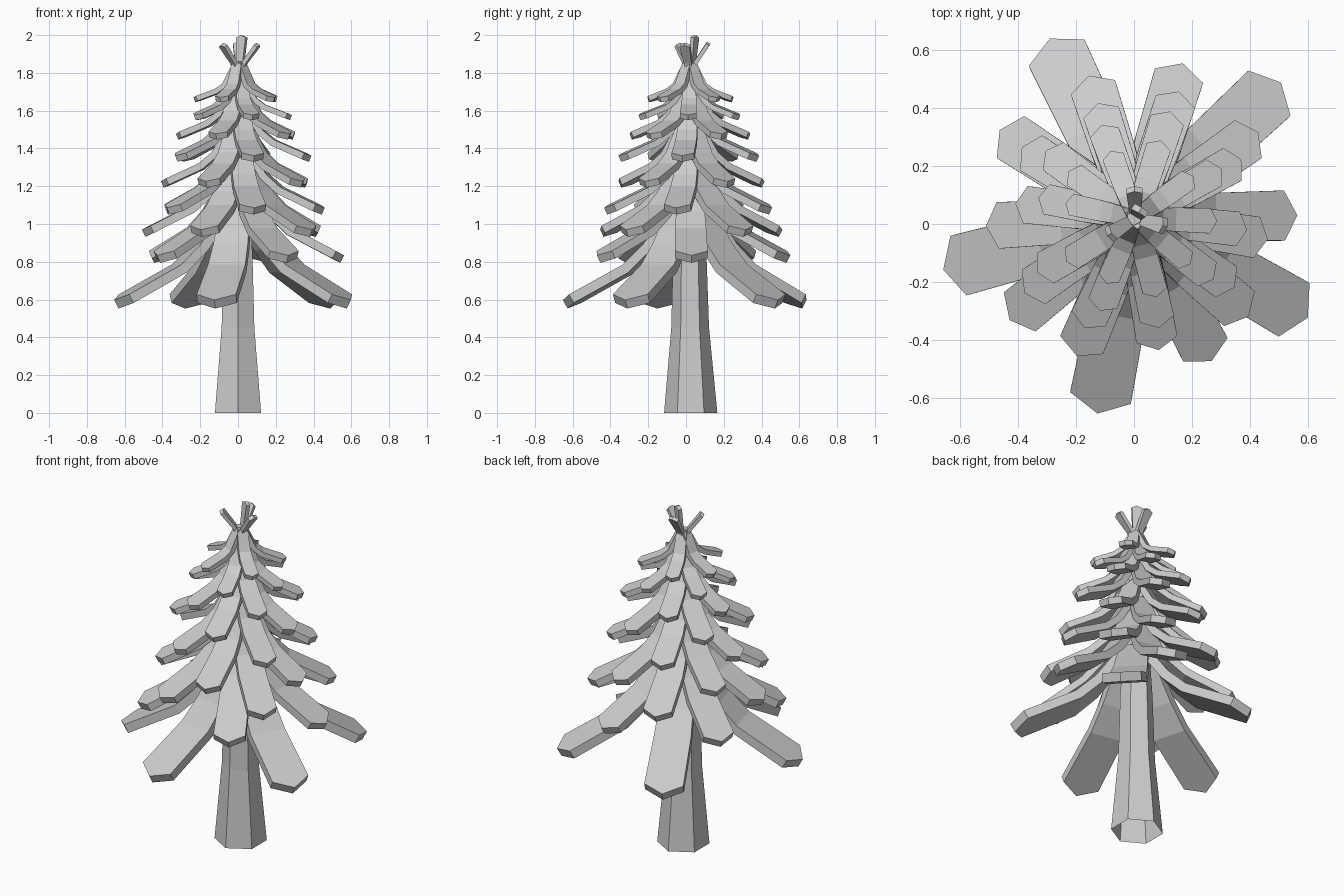
import bpy, bmesh, math
from mathutils import Vector

if "Cube" in bpy.data.objects:
    bpy.data.objects.remove(bpy.data.objects["Cube"])

CX, CY = 0.005, 0.02


def finish(bm, name):
    bmesh.ops.recalc_face_normals(bm, faces=bm.faces)
    me = bpy.data.meshes.new(name)
    bm.to_mesh(me)
    bm.free()
    ob = bpy.data.objects.new(name, me)
    bpy.context.collection.objects.link(ob)
    return ob


def plank(bm, angle, path, thick, point):
    """Bent plank: path = (radius, top z, half width) root to shoulder, then a pointed end."""
    a = math.radians(angle)
    out, side = Vector((math.cos(a), math.sin(a), 0)), Vector((-math.sin(a), math.cos(a), 0))
    base, up = Vector((CX, CY, 0)), Vector((0, 0, 1))
    tops, bottoms = [], []
    for i, (r, z, w) in enumerate(path):
        p, q = path[max(i - 1, 0)], path[min(i + 1, len(path) - 1)]
        d = Vector((q[0] - p[0], q[1] - p[1])).normalized()
        drop = (out * d.y - up * d.x) * thick
        row = [base + out * r + up * z + side * s * w for s in (-1, 1)]
        tops.append([bm.verts.new(v) for v in row])
        bottoms.append([bm.verts.new(v + drop) for v in row])
    tip = base + out * (r + point * d.x) + up * (z + point * d.y)
    t, b = bm.verts.new(tip), bm.verts.new(tip + drop)
    for i in range(len(path) - 1):
        (t0, t1), (t2, t3) = tops[i], tops[i + 1]
        (b0, b1), (b2, b3) = bottoms[i], bottoms[i + 1]
        for f in ((t0, t2, t3, t1), (b0, b1, b3, b2), (t0, b0, b2, t2), (t1, t3, b3, b1)):
            bm.faces.new(f)
    (t0, t1), (b0, b1) = tops[-1], bottoms[-1]
    for f in ((t0, t, t1), (b0, b1, b), (t0, b0, b, t), (t, b, b1, t1)):
        bm.faces.new(f)
    bm.faces.new((tops[0][0], tops[0][1], bottoms[0][1], bottoms[0][0]))


# Trunk: six-sided, flared at the foot, open underneath
bm = bmesh.new()
rings = []
for z, r, y in ((0, 0.141, 0.025), (0.45, 0.1, 0.022), (0.85, 0.088, 0.02), (1.86, 0.025, 0.02)):
    rings.append([bm.verts.new((r * math.cos(math.radians(90 + 60 * k)),
                                y + r * math.sin(math.radians(90 + 60 * k)), z)) for k in range(6)])
for lo, hi in zip(rings, rings[1:]):
    for k in range(6):
        bm.faces.new((lo[k], lo[(k + 1) % 6], hi[(k + 1) % 6], hi[k]))
bm.faces.new(rings[-1])
finish(bm, "trunk")

# Branch tiers: reach, tip height, directions of the five branches
TIERS = [
    (0.685, 0.60, (43, 115.5, 195, 259, 330)),
    (0.557, 0.835, (1, 73, 147, 219, 298)),
    (0.515, 0.97, (35, 108, 183, 247, 319)),
    (0.46, 1.085, (-9, 71, 148, 214, 280)),
    (0.415, 1.225, (29, 108, 173, 245, 325)),
    (0.385, 1.36, (-6, 72, 143, 209, 282)),
    (0.34, 1.475, (30, 110, 168, 249, 322)),
    (0.28, 1.575, (-2, 72, 145, 212, 285)),
    (0.245, 1.668, (36, 110, 168, 246, 320)),
]
for n, (R, z, angles) in enumerate(TIERS):
    bm = bmesh.new()
    w = 0.155 * R
    k = 1 - 0.035 * n      # upper tiers spread flatter
    path = [(0.12 * R, z + 0.75 * R, 0.72 * w), (0.34 * R, z + 0.43 * k * R, 0.88 * w),
            (0.5 * R, z + 0.27 * k * R, 0.95 * w), (0.92 * R, z + 0.04 * R, w)]
    for a in angles:
        plank(bm, a, path, 0.014 + 0.055 * R, 0.09 * R)
    finish(bm, f"branch_tier_{n + 1}")

# Crown: small upright sprigs at the top
bm = bmesh.new()
for a, r, z in ((92, 0.085, 1.955), (212, 0.09, 1.95), (-15, 0.09, 1.95), (60, 0.02, 1.988)):
    plank(bm, a, [(0, 1.8, 0.012), (0.25 * r, 1.86, 0.02), (r, z, 0.028)], 0.022, 0.012)
finish(bm, "crown_sprigs")
